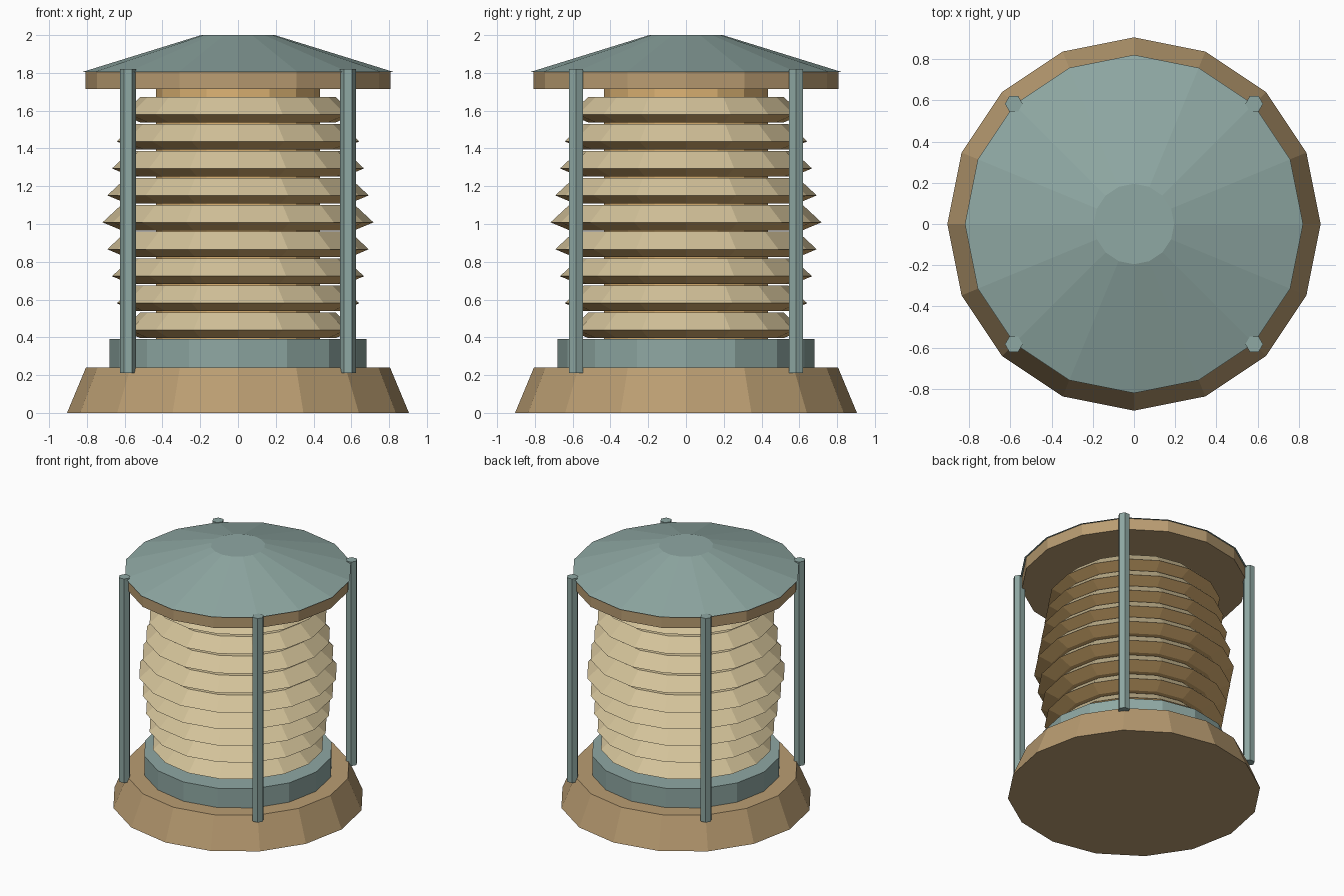
import bpy, bmesh, math

old = bpy.data.objects.get("Cube")
if old:
    bpy.data.objects.remove(old)


def material(name, rgb):
    color = [(c / 255 / 12.92 if c < 11 else ((c / 255 + 0.055) / 1.055) ** 2.4) for c in rgb] + [1]
    m = bpy.data.materials.new(name)
    m.diffuse_color = color
    m.use_nodes = True
    m.node_tree.nodes["Principled BSDF"].inputs["Base Color"].default_value = color
    return m


wood = material("tan wood", (186, 157, 114))
teal = material("grey teal", (143, 168, 163))
cream = material("cream glass", (212, 195, 154))
amber = material("amber glass", (222, 180, 116))


def lathe(name, profile, mats, sides=16, pos=(0, 0, 0)):
    """Solid of revolution from (radius, z) points listed bottom to top."""
    bm = bmesh.new()
    rings = []
    for r, z in profile:
        angles = [2 * math.pi * i / sides for i in range(sides)]
        rings.append([bm.verts.new((r * math.cos(a), r * math.sin(a), z)) for a in angles])
    bm.faces.new(rings[0][::-1])
    for level, (low, high) in enumerate(zip(rings, rings[1:])):
        for i in range(sides):
            j = (i + 1) % sides
            face = bm.faces.new((low[i], low[j], high[j], high[i]))
            face.material_index = min(level, len(mats) - 1)
    bm.faces.new(rings[-1]).material_index = len(mats) - 1
    mesh = bpy.data.meshes.new(name)
    bm.to_mesh(mesh)
    bm.free()
    for m in mats:
        mesh.materials.append(m)
    ob = bpy.data.objects.new(name, mesh)
    ob.location = pos
    bpy.context.collection.objects.link(ob)
    return ob


# Base, collar, lamp core and roof
lathe("base", [(0.905, 0), (0.805, 0.24)], [wood])
lathe("collar", [(0.68, 0.24), (0.68, 0.392)], [teal])
lathe("lamp_core", [(0.435, 0.392), (0.435, 1.716)], [amber])
lathe("roof_rim", [(0.807, 1.716), (0.807, 1.806)], [wood])
lathe("roof", [(0.82, 1.806), (0.195, 2.0)], [teal])

# Stacked lens rings: amber below the ridge, cream above, widest in the middle
for k in range(9):
    ridge = 0.717 - 0.025 * abs(k - 4)
    lathe(f"lens_ring_{k + 1}",
          [(ridge - 0.1, -0.042), (ridge, 0), (ridge - 0.1, 0.093)],
          [amber, cream], pos=(0, 0, 0.438 + 0.1427 * k))

# Corner guard rods
for sx, front in ((-1, "right"), (1, "left")):
    for sy, side in ((-1, "front"), (1, "back")):
        lathe(f"guard_rod_{side}_{front}", [(0.043, 0.21), (0.043, 1.82)], [teal],
              sides=6, pos=(0.583 * sx, 0.583 * sy, 0))
